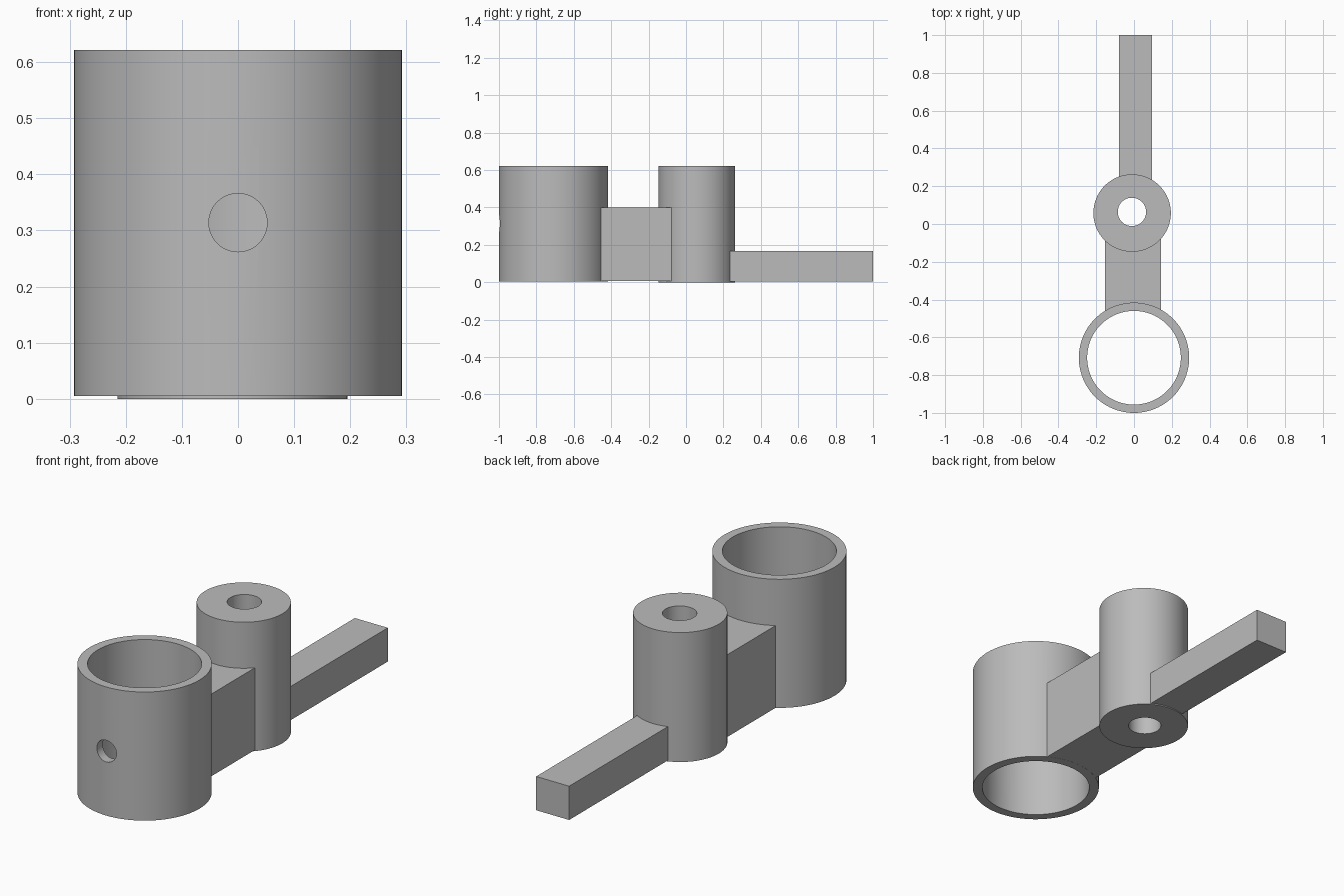
import bpy, math

if "Cube" in bpy.data.objects:
    bpy.data.objects.remove(bpy.data.objects["Cube"])

grey = bpy.data.materials.new("plain grey")
grey.diffuse_color = (0.5, 0.5, 0.5, 1)
grey.use_nodes = True
grey.node_tree.nodes["Principled BSDF"].inputs["Base Color"].default_value = grey.diffuse_color


def cylinder(name, x, y, r, z0, z1, sides=96):
    bpy.ops.mesh.primitive_cylinder_add(vertices=sides, radius=r, depth=z1 - z0,
                                        location=(x, y, (z0 + z1) / 2))
    ob = bpy.context.object
    ob.name = name
    return ob


def box(name, x0, x1, y0, y1, z0, z1):
    bpy.ops.mesh.primitive_cube_add(size=1, location=((x0 + x1) / 2, (y0 + y1) / 2, (z0 + z1) / 2))
    ob = bpy.context.object
    ob.name = name
    ob.scale = (x1 - x0, y1 - y0, z1 - z0)
    bpy.ops.object.transform_apply(location=False, rotation=False, scale=True)
    return ob


def combine(target, tool, operation):
    mod = target.modifiers.new(operation.lower(), 'BOOLEAN')
    mod.operation, mod.object, mod.solver = operation, tool, 'EXACT'
    bpy.context.view_layer.objects.active = target
    bpy.ops.object.modifier_apply(modifier=mod.name)
    bpy.data.objects.remove(tool, do_unlink=True)


RING_Y, POST_X, POST_Y = -0.708, -0.01, 0.058

# Large sleeve, pivot post, connecting web and lever arm joined in one casting
body = cylinder("clamp_lever_body", 0, RING_Y, 0.292, 0.005, 0.622)
combine(body, box("web", -0.154, 0.144, -0.6, 0.02, 0.0055, 0.4), 'UNION')
combine(body, cylinder("post", POST_X, POST_Y, 0.205, 0, 0.621), 'UNION')
combine(body, box("arm", -0.08, 0.095, 0.1, 1.0, 0.005, 0.167), 'UNION')

# Sleeve bore and pivot bore
combine(body, cylinder("sleeve_bore", 0, RING_Y, 0.248, -0.1, 0.8), 'DIFFERENCE')
combine(body, cylinder("pivot_bore", POST_X - 0.001, POST_Y + 0.006, 0.075, -0.1, 0.8, 64), 'DIFFERENCE')

# Set-screw hole through the front wall of the sleeve
screw = cylinder("screw_hole", 0, -0.95, 0.052, 0.314 - 0.15, 0.314 + 0.15, 48)
screw.rotation_euler.x = math.pi / 2
combine(body, screw, 'DIFFERENCE')

body.data.materials.clear()
body.data.materials.append(grey)
bpy.ops.object.select_all(action='DESELECT')
body.select_set(True)
bpy.context.view_layer.objects.active = body
bpy.ops.object.shade_smooth_by_angle(angle=math.radians(30))
